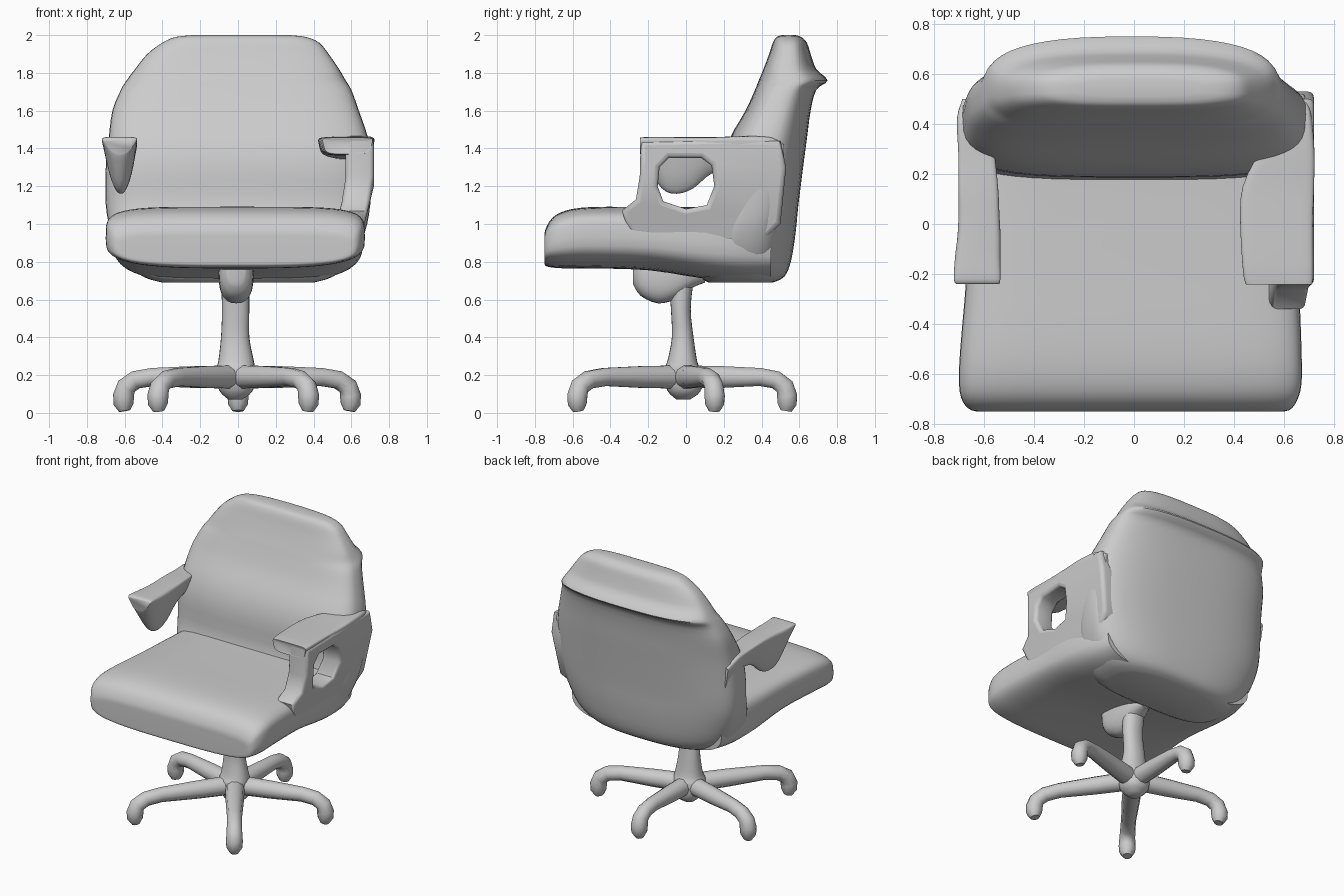
import bpy, bmesh, math
from mathutils import Vector, Matrix


def add_mesh(name, me, angle=50):
    me.shade_smooth()
    me.set_sharp_from_angle(angle=math.radians(angle))
    ob = bpy.data.objects.new(name, me)
    bpy.context.collection.objects.link(ob)
    return ob


def smooth_rows(rows, steps):
    # Catmull-Rom interpolation between station tuples
    out = []
    for i in range(len(rows) - 1):
        p0, p1, p2, p3 = (rows[max(i - 1, 0)], rows[i], rows[i + 1],
                          rows[min(i + 2, len(rows) - 1)])
        for s in range(steps):
            t = s / steps
            out.append([0.5 * (2 * b + (c - a) * t + (2 * a - 5 * b + 4 * c - d) * t * t
                               + (3 * b - a - 3 * c + d) * t ** 3)
                        for a, b, c, d in zip(p0, p1, p2, p3)])
    return out + [list(rows[-1])]


def loft(name, rows, axis, n_low, n_high, taper=0.0, steps=3, seg=48):
    """rows: (position, x min, x max, v min, v max); v is y for axis Z, z for axis Y."""
    bm = bmesh.new()
    rings = []
    for t, x0, x1, v0, v1 in smooth_rows(rows, steps):
        ring = []
        for k in range(seg):
            a = 2 * math.pi * k / seg
            c, s = math.cos(a), math.sin(a)
            e = 2 / (n_high if s > 0 else n_low)
            u = math.copysign(abs(c) ** e, c)
            v = math.copysign(abs(s) ** e, s)
            u *= 1 - taper * (1 - v) / 2
            x = (x0 + x1) / 2 + u * (x1 - x0) / 2
            w = (v0 + v1) / 2 + v * (v1 - v0) / 2
            ring.append(bm.verts.new((x, w, t) if axis == 'Z' else (x, t, w)))
        rings.append(ring)
    for a, b in zip(rings, rings[1:]):
        for k in range(seg):
            bm.faces.new((a[k], a[(k + 1) % seg], b[(k + 1) % seg], b[k]))
    bm.faces.new(rings[0])
    bm.faces.new(rings[-1])
    bmesh.ops.recalc_face_normals(bm, faces=bm.faces)
    me = bpy.data.meshes.new(name)
    bm.to_mesh(me)
    bm.free()
    return add_mesh(name, me)


def curve_mesh(name, cu, matrix=Matrix()):
    ob = bpy.data.objects.new(name, cu)
    bpy.context.collection.objects.link(ob)
    dg = bpy.context.evaluated_depsgraph_get()
    me = bpy.data.meshes.new_from_object(ob.evaluated_get(dg))
    bpy.data.objects.remove(ob)
    me.transform(matrix)
    return add_mesh(name, me)


def tube(name, pts):
    """pts: (x, y, z, radius)"""
    cu = bpy.data.curves.new(name, 'CURVE')
    cu.dimensions = '3D'
    cu.bevel_depth, cu.bevel_resolution, cu.use_fill_caps = 1.0, 3, True
    sp = cu.splines.new('POLY')
    sp.points.add(len(pts) - 1)
    for p, (x, y, z, r) in zip(sp.points, pts):
        p.co, p.radius = (x, y, z, 1), r
    return curve_mesh(name, cu)


# Seat cushion, front to rear
loft("seat", [(-0.75, -0.60, 0.57, 0.80, 0.93), (-0.745, -0.65, 0.62, 0.78, 0.97),
              (-0.71, -0.685, 0.65, 0.77, 1.03), (-0.64, -0.70, 0.67, 0.765, 1.07),
              (-0.50, -0.695, 0.67, 0.765, 1.09), (-0.20, -0.67, 0.66, 0.755, 1.09),
              (0.10, -0.66, 0.66, 0.71, 1.09), (0.30, -0.64, 0.64, 0.69, 1.09),
              (0.45, -0.60, 0.60, 0.70, 1.05)], 'Y', 3.2, 5)

# Back shell, bottom to top, with the ridge on the rear
loft("backrest", [(0.69, -0.40, 0.40, 0.12, 0.46), (0.72, -0.50, 0.50, 0.08, 0.52),
                  (0.80, -0.60, 0.60, 0.08, 0.555), (0.95, -0.67, 0.67, 0.12, 0.58),
                  (1.10, -0.70, 0.70, 0.18, 0.595), (1.30, -0.70, 0.71, 0.19, 0.62),
                  (1.45, -0.685, 0.69, 0.23, 0.64), (1.60, -0.665, 0.64, 0.315, 0.66),
                  (1.71, -0.62, 0.60, 0.365, 0.69), (1.76, -0.59, 0.57, 0.385, 0.75),
                  (1.82, -0.545, 0.535, 0.41, 0.69), (1.90, -0.48, 0.48, 0.44, 0.66),
                  (1.96, -0.40, 0.43, 0.46, 0.64), (1.99, -0.33, 0.36, 0.48, 0.61),
                  (2.00, -0.24, 0.27, 0.51, 0.58)], 'Z', 3.6, 2.6)

# Right arm side panel with a rounded opening
cu = bpy.data.curves.new("right_arm_panel", 'CURVE')
cu.dimensions, cu.fill_mode = '2D', 'BOTH'
cu.extrude, cu.bevel_depth, cu.bevel_resolution, cu.offset = 0.05, 0.025, 2, -0.025
outline = [(-0.24, 1.44), (-0.245, 1.25), (-0.265, 1.13), (-0.34, 1.07), (-0.30, 0.95),
           (0.0, 0.90), (0.40, 0.90), (0.50, 1.0), (0.53, 1.3), (0.50, 1.44), (0.2, 1.45)]
hole = [(-0.14, 1.30), (-0.09, 1.35), (0.08, 1.35), (0.135, 1.31), (0.15, 1.2),
        (0.11, 1.10), (0.0, 1.08), (-0.12, 1.12), (-0.15, 1.2)]
for pts in (outline, hole):
    sp = cu.splines.new('POLY')
    sp.points.add(len(pts) - 1)
    sp.use_cyclic_u = True
    for p, (y, z) in zip(sp.points, pts):
        p.co = (y, z, 0, 1)
to_side = Matrix(((0, 0, 1, 0.645), (1, 0, 0, 0), (0, 1, 0, 0), (0, 0, 0, 1)))
panel = curve_mesh("right_arm_panel", cu, to_side)
for v in panel.data.vertices:
    v.co.x -= 0.25 * max(0, 1.2 - v.co.z)

# Arm pads: the right one is wide, the left one is a broken drooping stub
loft("right_arm_pad", [(-0.24, 0.46, 0.71, 1.38, 1.45), (-0.22, 0.435, 0.72, 1.365, 1.46),
                       (0.0, 0.42, 0.72, 1.36, 1.46), (0.15, 0.43, 0.725, 1.35, 1.46),
                       (0.30, 0.50, 0.725, 1.33, 1.465), (0.45, 0.55, 0.71, 1.25, 1.46),
                       (0.52, 0.58, 0.68, 1.25, 1.42)], 'Y', 4, 7, 0.15, 3, 32)
loft("left_arm_stub", [(-0.24, -0.72, -0.53, 1.37, 1.45), (-0.22, -0.73, -0.525, 1.33, 1.46),
                       (-0.13, -0.725, -0.525, 1.19, 1.46), (-0.05, -0.715, -0.525, 1.16, 1.46),
                       (0.04, -0.71, -0.53, 1.19, 1.46), (0.14, -0.71, -0.535, 1.27, 1.46),
                       (0.28, -0.71, -0.55, 1.30, 1.455), (0.42, -0.715, -0.57, 1.20, 1.45),
                       (0.50, -0.69, -0.60, 1.22, 1.40)], 'Y', 2.5, 7, 0.6, 3, 32)

# Tilt housing under the seat
loft("tilt_housing", [(-0.28, -0.06, 0.04, 0.68, 0.80), (-0.24, -0.10, 0.08, 0.62, 0.80),
                      (-0.15, -0.11, 0.09, 0.58, 0.80), (-0.06, -0.11, 0.09, 0.60, 0.80),
                      (0.03, -0.10, 0.08, 0.66, 0.80), (0.10, -0.06, 0.04, 0.69, 0.78)],
     'Y', 2.5, 4, 0.2, 3, 24)

# Column and hub
loft("column", [(0.07, -0.05, 0.02, -0.05, 0.02), (0.12, -0.10, 0.08, -0.10, 0.08),
                (0.22, -0.12, 0.09, -0.12, 0.08), (0.27, -0.105, 0.085, -0.10, 0.06),
                (0.40, -0.09, 0.06, -0.075, 0.04), (0.55, -0.085, 0.06, -0.08, 0.025),
                (0.70, -0.09, 0.06, -0.09, 0.04)], 'Z', 2.2, 2.2, 0, 3, 24)

# Five legs, each turning down into a small foot
tips = [(0.37, -0.57), (-0.42, -0.57), (0.59, 0.15), (-0.60, 0.15), (0.0, 0.53)]
for i, (tx, ty) in enumerate(tips):
    stations = [(0.0, 0.19, 0.065), (0.4, 0.19, 0.06), (0.75, 0.19, 0.05), (0.9, 0.175, 0.05),
                (0.985, 0.14, 0.052), (1.01, 0.09, 0.056), (1.01, 0.045, 0.052), (1.0, 0.01, 0.03)]
    tube(f"leg_{i + 1}", [(f * tx - 0.01 * (1 - f), f * ty - 0.02 * (1 - f), z, r)
                          for f, z, r in stations])
